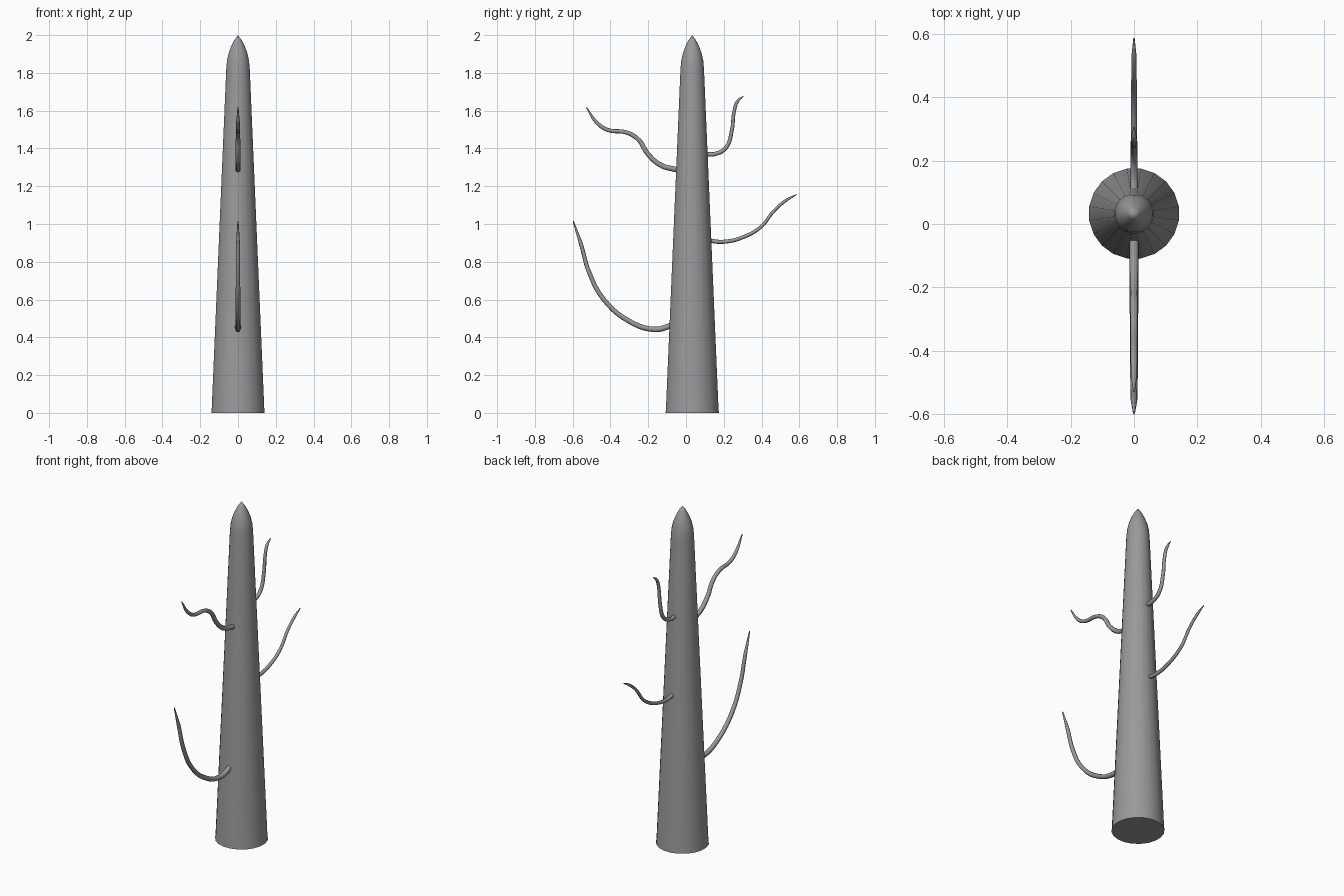
import bpy
import bmesh
from math import pi
from mathutils import Matrix, Vector

cube = bpy.data.objects.get("Cube")
if cube:
    bpy.data.objects.remove(cube, do_unlink=True)

grey = bpy.data.materials.new("bark grey")
grey.use_nodes = True
colour = (0.32, 0.32, 0.32, 1)
grey.diffuse_color = colour
grey.node_tree.nodes["Principled BSDF"].inputs["Base Color"].default_value = colour


def smooth(obj, degrees):
    bpy.ops.object.select_all(action="DESELECT")
    obj.select_set(True)
    bpy.context.view_layer.objects.active = obj
    bpy.ops.object.shade_smooth_by_angle(angle=degrees * pi / 180)


# Trunk: a tapered, pointed profile turned around its axis
TRUNK_Y = 0.033
SIDES = 20
profile = [(0, 0), (0.143, 0), (0.141, 0.02), (0.063, 1.82), (0.059, 1.865),
           (0.05, 1.905), (0.036, 1.942), (0.019, 1.975), (0, 2)]
bm = bmesh.new()
verts = [bm.verts.new((r, 0, z)) for r, z in profile]
edges = [bm.edges.new(pair) for pair in zip(verts, verts[1:])]
bmesh.ops.rotate(bm, verts=verts, cent=(0, 0, 0), matrix=Matrix.Rotation(pi / SIDES, 3, "Z"))
bmesh.ops.spin(bm, geom=verts + edges, cent=(0, 0, 0), axis=(0, 0, 1),
               angle=2 * pi, steps=SIDES, use_merge=True)
bmesh.ops.remove_doubles(bm, verts=bm.verts, dist=0.0005)
bmesh.ops.translate(bm, verts=bm.verts, vec=(0, TRUNK_Y, 0))
bmesh.ops.recalc_face_normals(bm, faces=bm.faces)
mesh = bpy.data.meshes.new("trunk")
bm.to_mesh(mesh)
bm.free()
mesh.materials.append(grey)
trunk = bpy.data.objects.new("trunk", mesh)
bpy.context.collection.objects.link(trunk)
smooth(trunk, 40)


# Branches: tapering tubes that bend within the x = 0 plane
def branch(name, radius, points):
    curve = bpy.data.curves.new(name, "CURVE")
    curve.dimensions = "3D"
    curve.bevel_depth = radius
    curve.bevel_resolution = 2
    curve.resolution_u = 5
    curve.use_fill_caps = True
    spline = curve.splines.new("BEZIER")
    spline.bezier_points.add(len(points) - 1)
    last = len(points) - 1
    for i, (point, (y, z)) in enumerate(zip(spline.bezier_points, points)):
        point.co = Vector((0, y, z))
        point.handle_left_type = point.handle_right_type = "AUTO"
        point.radius = 0.2 if i == last else 1 - 0.4 * i / last
    curve.materials.append(grey)
    obj = bpy.data.objects.new(name, curve)
    bpy.context.collection.objects.link(obj)
    bpy.ops.object.select_all(action="DESELECT")
    obj.select_set(True)
    bpy.context.view_layer.objects.active = obj
    bpy.ops.object.convert(target="MESH")
    smooth(bpy.context.object, 50)


branch("lower_front_branch", 0.016,
       [(-0.06, 0.475), (-0.1, 0.455), (-0.17, 0.442), (-0.3, 0.485), (-0.435, 0.6),
        (-0.515, 0.75), (-0.555, 0.89), (-0.597, 1.015)])
branch("upper_front_branch", 0.015,
       [(-0.02, 1.285), (-0.06, 1.29), (-0.14, 1.315), (-0.205, 1.375), (-0.25, 1.445),
        (-0.31, 1.483), (-0.42, 1.5), (-0.475, 1.54), (-0.527, 1.617)])
branch("lower_back_branch", 0.012,
       [(0.09, 0.925), (0.13, 0.912), (0.2, 0.906), (0.307, 0.932), (0.397, 0.985),
        (0.466, 1.07), (0.53, 1.125), (0.585, 1.156)])
branch("upper_back_branch", 0.013,
       [(0.08, 1.375), (0.11, 1.37), (0.15, 1.37), (0.21, 1.402), (0.243, 1.497),
        (0.254, 1.59), (0.273, 1.65), (0.305, 1.677)])
